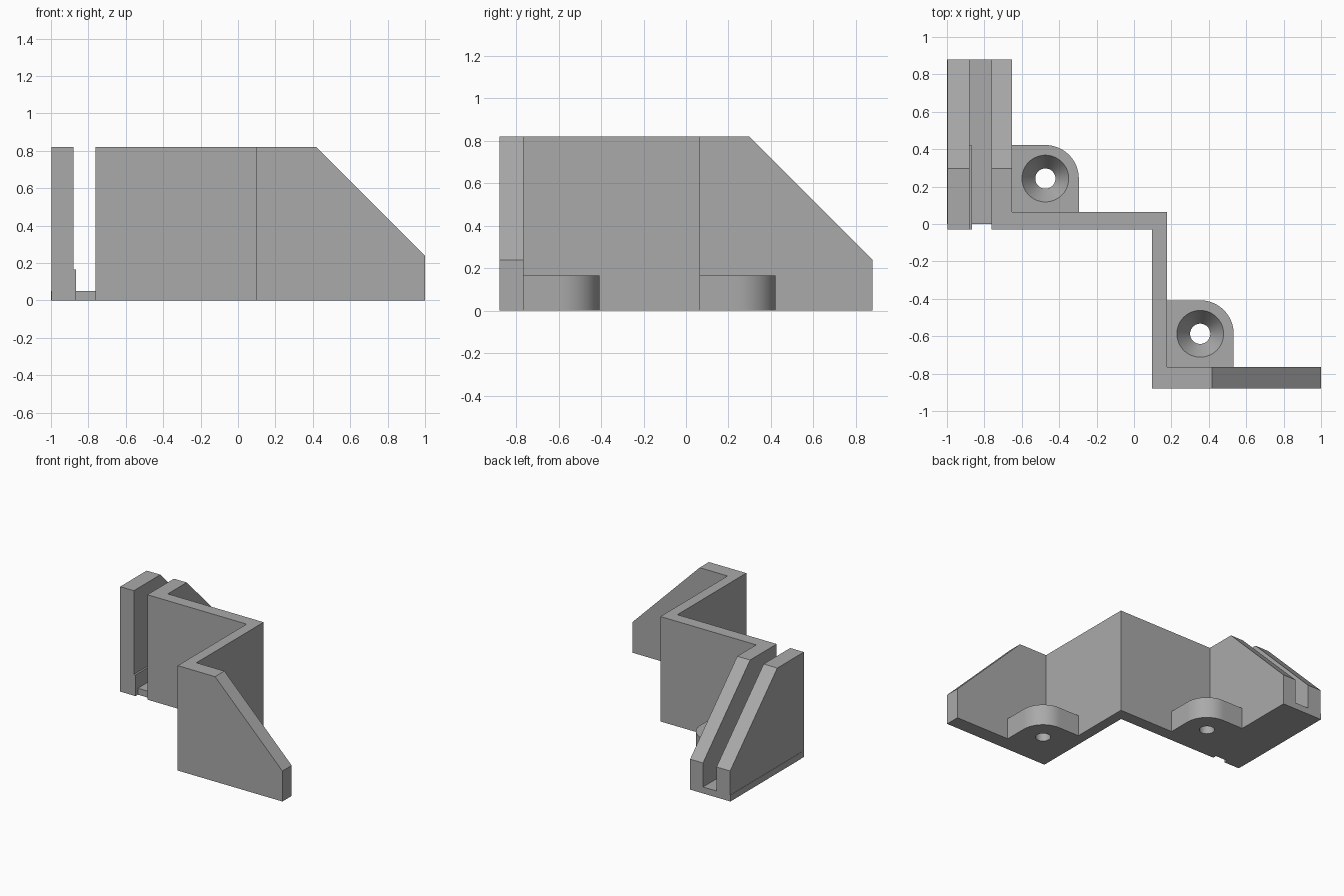
import bpy, bmesh, math
from mathutils import Vector

old = bpy.data.objects.get("Cube")
if old:
    bpy.data.objects.remove(old)

grey = bpy.data.materials.new("plain_grey")
grey.use_nodes = True
grey.diffuse_color = (0.4, 0.4, 0.4, 1)
grey.node_tree.nodes["Principled BSDF"].inputs["Base Color"].default_value = (0.4, 0.4, 0.4, 1)

HEIGHT = 0.82
BOSS_HEIGHT = 0.165


def finish(name, bm):
    bmesh.ops.recalc_face_normals(bm, faces=bm.faces)
    mesh = bpy.data.meshes.new(name)
    bm.to_mesh(mesh)
    bm.free()
    obj = bpy.data.objects.new(name, mesh)
    bpy.context.collection.objects.link(obj)
    mesh.materials.append(grey)
    return obj


def prism(name, outline, height, slopes=()):
    """Extrude a plan outline, then slice off the sloping ends."""
    bm = bmesh.new()
    base = bm.faces.new([bm.verts.new((x, y, 0)) for x, y in outline])
    top = bmesh.ops.extrude_face_region(bm, geom=[base])["geom"]
    bmesh.ops.translate(bm, vec=(0, 0, height),
                        verts=[v for v in top if isinstance(v, bmesh.types.BMVert)])
    bmesh.ops.recalc_face_normals(bm, faces=bm.faces)
    for point, normal in slopes:
        cut = bmesh.ops.bisect_plane(bm, geom=bm.verts[:] + bm.edges[:] + bm.faces[:],
                                     plane_co=point, plane_no=normal, clear_outer=True)
        rim = [e for e in cut["geom_cut"] if isinstance(e, bmesh.types.BMEdge)]
        bmesh.ops.holes_fill(bm, edges=rim, sides=0)
    return finish(name, bm)


def box(name, x0, x1, y0, y1, height, slopes=()):
    return prism(name, [(x0, y0), (x1, y0), (x1, y1), (x0, y1)], height, slopes)


def screw_boss(name, cx, cy, half=0.179, count=64):
    """Square pad with one round corner and a countersunk hole, lofted ring by ring."""
    def pad(a):
        c, s = math.cos(a), math.sin(a)
        r = half if c > 0 and s > 0 else half / max(abs(c), abs(s))
        return r

    levels = [(pad, 0), (pad, BOSS_HEIGHT), (lambda a: 0.125, BOSS_HEIGHT),
              (lambda a: 0.054, 0.06), (lambda a: 0.054, 0)]
    bm = bmesh.new()
    rings = []
    for radius, z in levels:
        angles = [math.tau * i / count for i in range(count)]
        rings.append([bm.verts.new((cx + radius(a) * math.cos(a),
                                    cy + radius(a) * math.sin(a), z)) for a in angles])
    for k, ring in enumerate(rings):
        following = rings[(k + 1) % len(rings)]
        for i in range(count):
            j = (i + 1) % count
            bm.faces.new((ring[i], ring[j], following[j], following[i]))
    obj = finish(name, bm)
    bpy.ops.object.select_all(action='DESELECT')
    obj.select_set(True)
    bpy.context.view_layer.objects.active = obj
    bpy.ops.object.shade_smooth_by_angle(angle=math.radians(30))


back_slope = (Vector((0, 0.88, 0.238)), Vector((0, 1, 1)))
side_slope = (Vector((1, 0, 0.238)), Vector((1, 0, 1)))

# Stepped wall, running from the slot to the front arm
prism("stepped_wall",
      [(-0.763, -0.03), (0.095, -0.03), (0.095, -0.88), (1, -0.88), (1, -0.765),
       (0.176, -0.765), (0.176, 0.065), (-0.652, 0.065), (-0.652, 0.88), (-0.763, 0.88)],
      HEIGHT, (back_slope, side_slope))

# Slot: outer wall, floor and the low ridge that narrows it
box("slot_outer_wall", -0.998, -0.88, -0.03, 0.88, HEIGHT, (back_slope,))
box("slot_floor", -1, -0.76, 0, 0.88, 0.05)
box("slot_ridge", -0.885, -0.866, -0.03, 0.42, BOSS_HEIGHT)

# Screw pads in the two inner corners
screw_boss("back_screw_boss", -0.474, 0.243)
screw_boss("front_screw_boss", 0.354, -0.587)
